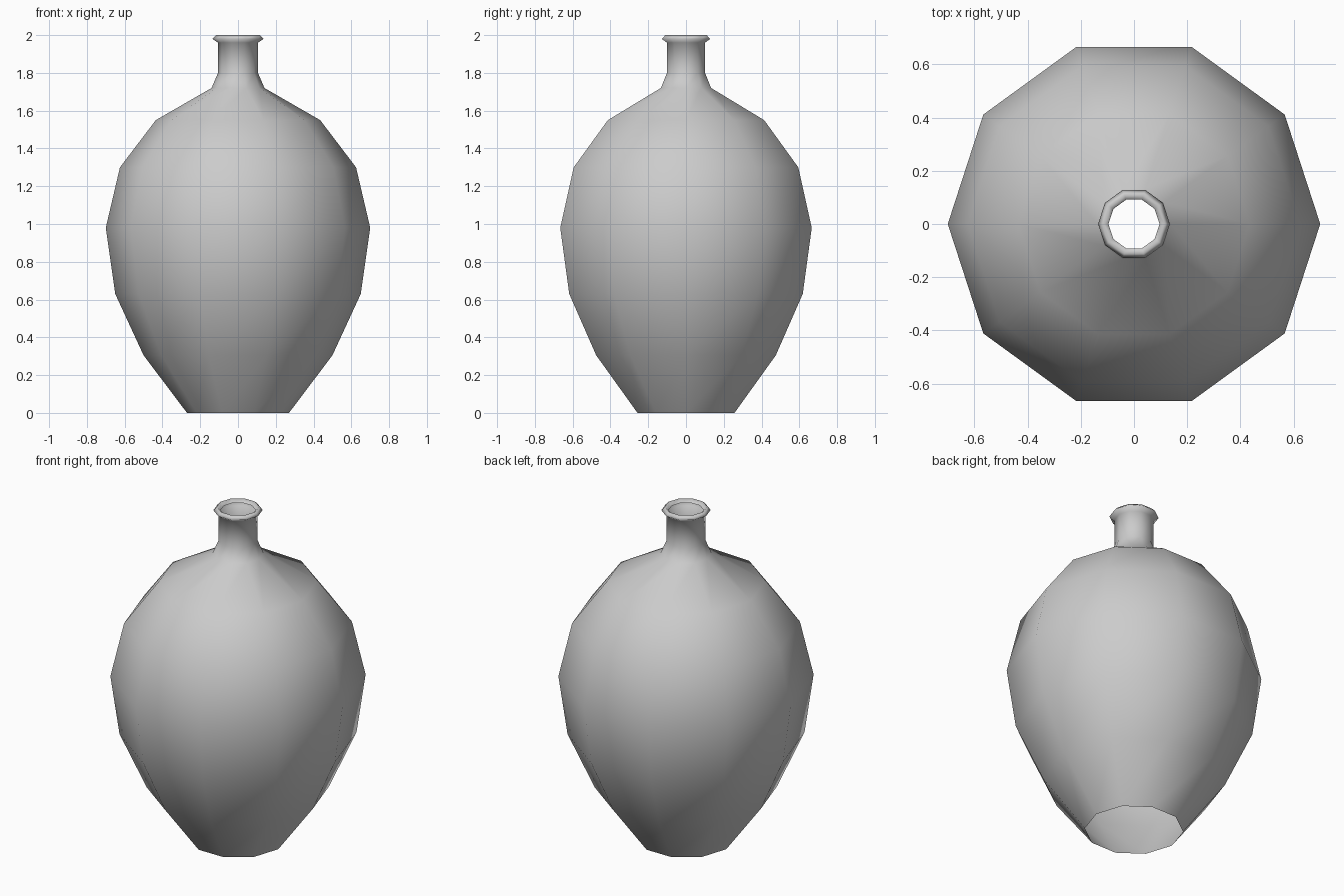
import bpy, bmesh, math

if "Cube" in bpy.data.objects:
    bpy.data.objects.remove(bpy.data.objects["Cube"])

SIDES = 10

# Bottle profile (radius, height): open foot, belly, shoulder, neck, lip
profile = [
    (0.27, 0.0), (0.50, 0.305), (0.65, 0.63), (0.70, 0.98),
    (0.625, 1.30), (0.435, 1.55), (0.14, 1.72), (0.106, 1.80),
    (0.106, 1.96), (0.135, 1.98), (0.115, 2.0), (0.096, 1.98),
]


def lathe(name, points, sides):
    bm = bmesh.new()
    rings = []
    for r, z in points:
        angles = [2 * math.pi * i / sides for i in range(sides)]
        rings.append([bm.verts.new((r * math.cos(a), r * math.sin(a), z)) for a in angles])
    for low, high in zip(rings, rings[1:]):
        for i in range(sides):
            j = (i + 1) % sides
            bm.faces.new((low[i], low[j], high[j], high[i])).smooth = True
    mesh = bpy.data.meshes.new(name)
    bm.to_mesh(mesh)
    bm.free()
    obj = bpy.data.objects.new(name, mesh)
    bpy.context.collection.objects.link(obj)
    return obj


# Thin-walled bottle, open at foot and mouth
lathe("bottle", profile, SIDES)
